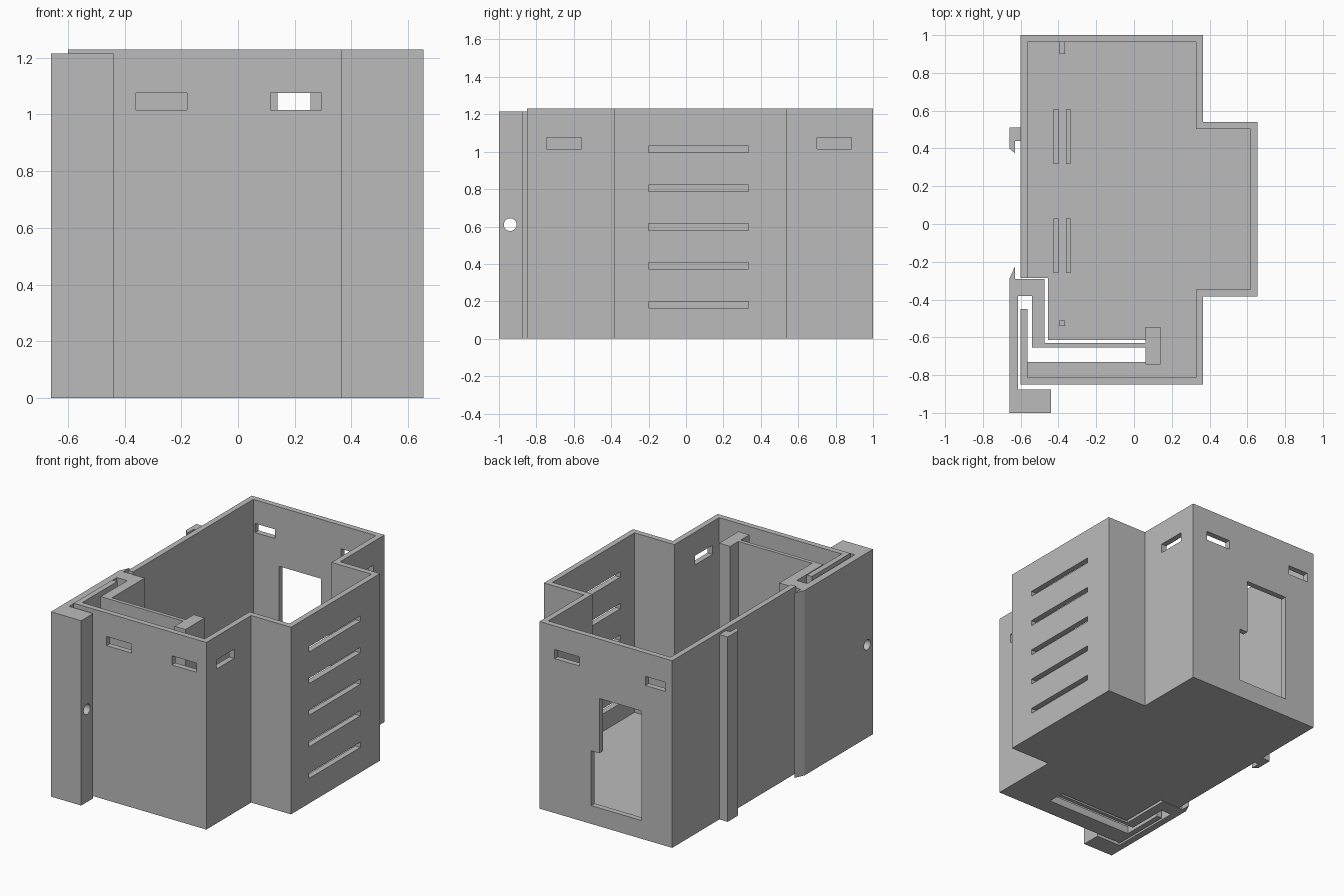
import bpy
import bmesh
from math import pi
from mathutils import Matrix, Vector

if "Cube" in bpy.data.objects:
    bpy.data.objects.remove(bpy.data.objects["Cube"], do_unlink=True)

FLOOR, TOP, CLIP_TOP, WALL = 0.05, 1.23, 1.215, 0.037

grey = bpy.data.materials.new("plain_grey")
grey.use_nodes = True
grey.diffuse_color = (0.5, 0.5, 0.5, 1)
grey.node_tree.nodes["Principled BSDF"].inputs["Base Color"].default_value = (0.5, 0.5, 0.5, 1)


def finish(name, bm):
    bmesh.ops.recalc_face_normals(bm, faces=bm.faces)
    mesh = bpy.data.meshes.new(name)
    bm.to_mesh(mesh)
    bm.free()
    mesh.materials.append(grey)
    obj = bpy.data.objects.new(name, mesh)
    bpy.context.collection.objects.link(obj)
    return obj


def add_prism(bm, outline, low, high, to_3d=lambda a, b, c: (a, b, c)):
    """Extrude a closed 2D outline between two levels."""
    face = bm.faces.new([bm.verts.new(to_3d(a, b, low)) for a, b in outline])
    grown = bmesh.ops.extrude_face_region(bm, geom=[face])["geom"]
    shift = Vector(to_3d(0, 0, high)) - Vector(to_3d(0, 0, low))
    bmesh.ops.translate(bm, verts=[g for g in grown if isinstance(g, bmesh.types.BMVert)], vec=shift)


def prism(name, outline, low, high):
    bm = bmesh.new()
    add_prism(bm, outline, low, high)
    return finish(name, bm)


def rect(a0, a1, b0, b1):
    return [(a0, b0), (a1, b0), (a1, b1), (a0, b1)]


def cut(target, bm):
    """Subtract a set of cutter solids and discard them."""
    cutter = finish("cutter", bm)
    cutter.hide_render = True
    mod = target.modifiers.new("openings", 'BOOLEAN')
    mod.operation, mod.solver, mod.object = 'DIFFERENCE', 'EXACT', cutter
    bpy.context.view_layer.objects.active = target
    bpy.ops.object.modifier_apply(modifier=mod.name)
    bpy.data.objects.remove(cutter, do_unlink=True)


# Outer plan of the case, from the clip opening round to the front left stub
L, R, BULGE = -0.6, 0.365, 0.655
outer = [(L, -0.285), (L, 1), (R, 1), (R, 0.54), (BULGE, 0.54),
         (BULGE, -0.385), (R, -0.385), (R, -0.85), (L, -0.85), (L, -0.45)]
inner = [(L + WALL, -0.45), (L + WALL, -0.85 + WALL), (R - WALL, -0.85 + WALL),
         (R - WALL, -0.385 + WALL), (BULGE - WALL, -0.385 + WALL),
         (BULGE - WALL, 0.54 - WALL), (R - WALL, 0.54 - WALL),
         (R - WALL, 1 - WALL), (L + WALL, 1 - WALL), (L + WALL, -0.285)]
clearance = [(L + WALL, -0.45), (L + WALL, -0.73), (0.06, -0.73),
             (0.06, -0.615), (-0.455, -0.615), (-0.455, -0.285)]

case_floor = prism("case_floor", outer + clearance, 0, FLOOR)
case_walls = prism("case_walls", outer + inner, FLOOR, TOP)

# Openings through the walls
openings = bmesh.new()
along_y = lambda a, b, c: (a, c, b)
along_x = lambda a, b, c: (c, a, b)
HOLE = (1.015, 1.075)
for x0, x1 in ((-0.36, -0.18), (0.115, 0.295)):
    add_prism(openings, rect(x0, x1, *HOLE), -0.9, -0.78, along_y)
for x0, x1 in ((-0.55, -0.405), (0.075, 0.255)):
    add_prism(openings, rect(x0, x1, *HOLE), 0.92, 1.05, along_y)
for y0, y1 in ((-0.745, -0.56), (0.70, 0.885)):
    add_prism(openings, rect(y0, y1, *HOLE), 0.3, 0.4, along_x)
for i in range(5):
    z = 0.165 + i * 0.2075
    add_prism(openings, rect(-0.2, 0.335, z, z + 0.035), 0.59, 0.7, along_x)
window = [(-0.375, 0.12), (-0.01, 0.12), (-0.01, 0.48), (-0.07, 0.48), (-0.07, 0.84), (-0.375, 0.84)]
add_prism(openings, window, 0.92, 1.05, along_y)
cut(case_walls, openings)

# Springy clip with hook, arm and foot
clip = [(-0.66, -1), (-0.44, -1), (-0.44, -0.875), (-0.615, -0.875), (-0.615, -0.38),
        (-0.54, -0.38), (-0.54, -0.655), (0.06, -0.655), (0.06, -0.63), (-0.475, -0.63),
        (-0.475, -0.29), (-0.63, -0.29), (-0.63, -0.225), (-0.66, -0.29)]
spring_clip = prism("spring_clip", clip, 0, CLIP_TOP)
bore = bmesh.new()
bmesh.ops.create_cone(bore, cap_ends=True, segments=32, radius1=0.034, radius2=0.034, depth=0.4,
                      matrix=Matrix.Translation((-0.55, -0.94, 0.61)) @ Matrix.Rotation(pi / 2, 4, 'Y'))
cut(spring_clip, bore)
prism("clip_anchor_block", rect(0.06, 0.14, -0.745, -0.545), FLOOR, CLIP_TOP)

# Fixed hook rail on the side wall
prism("fixed_hook", [(L, 0.51), (-0.66, 0.51), (-0.66, 0.4), (-0.63, 0.375), (-0.63, 0.44), (L, 0.44)],
      0, CLIP_TOP)

# Board guides on the floor
for x in (-0.4125, -0.3475):
    for y in (-0.115, 0.4625):
        prism("board_guide", rect(x - 0.0125, x + 0.0125, y - 0.145, y + 0.145), FLOOR, 0.11)
for y0, y1 in ((-0.54, -0.512), (0.9, 0.963)):
    prism("board_stop", rect(-0.394, -0.366, y0, y1), FLOOR, 0.11)
